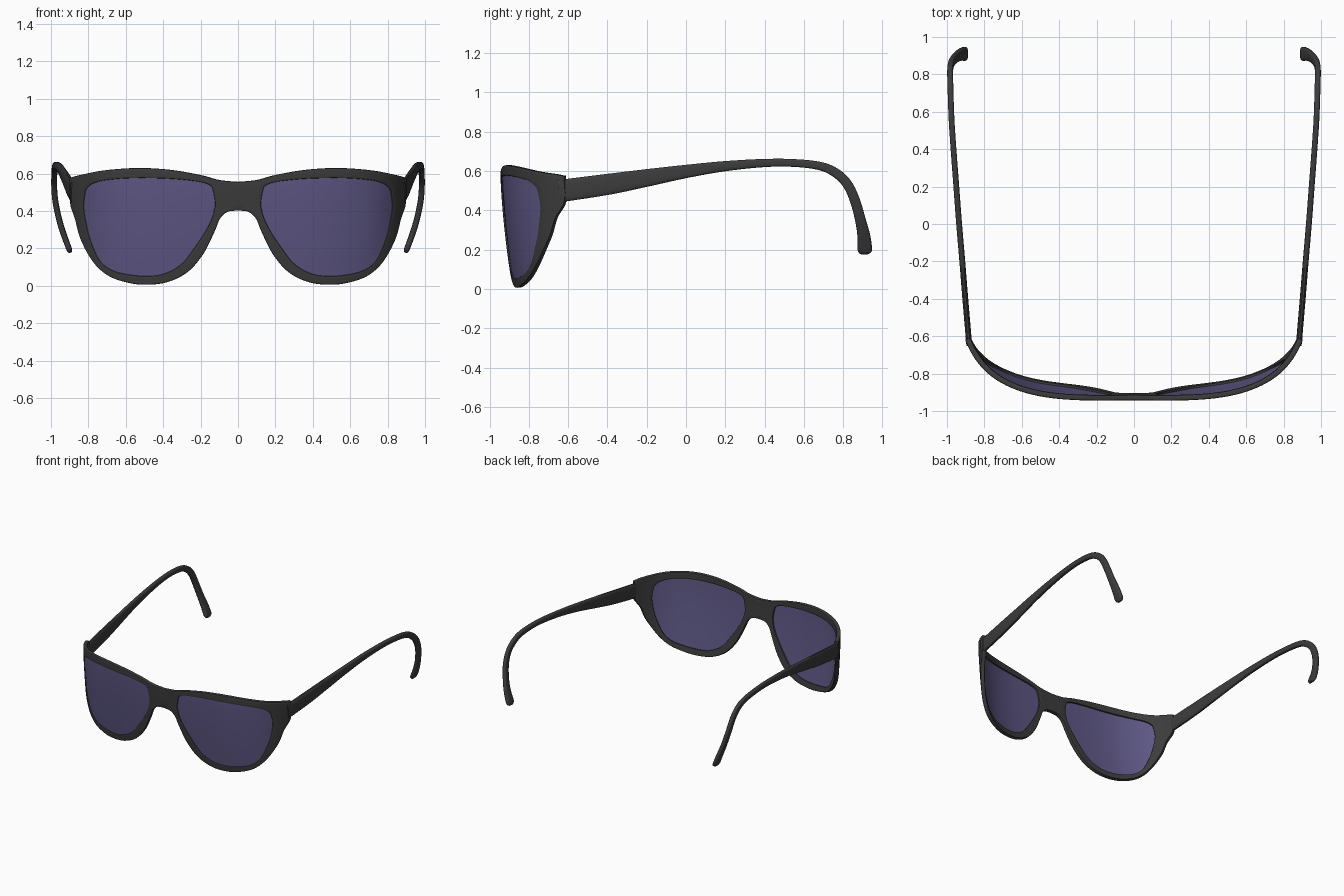
import bpy, bmesh, math
from mathutils import Vector

if "Cube" in bpy.data.objects:
    bpy.data.objects.remove(bpy.data.objects["Cube"])

# (outer x, z, lens-opening x, z) pairs round the right half, clockwise from top centre
RIM = [(0, .555, .135, .515), (.1, .565, .155, .54), (.2, .592, .22, .558),
       (.36, .62, .36, .572), (.54, .63, .54, .576), (.72, .617, .68, .568),
       (.85, .592, .77, .55), (.897, .578, .81, .52), (.903, .56, .82, .49),
       (.9, .44, .826, .42), (.875, .36, .815, .34), (.845, .25, .793, .25),
       (.78, .13, .745, .14), (.7, .055, .68, .085), (.6, .018, .59, .06),
       (.5, .005, .48, .051), (.38, .018, .385, .067), (.27, .072, .3, .118),
       (.185, .17, .235, .2), (.125, .29, .175, .29), (.095, .36, .14, .36),
       (.055, .395, .127, .41), (0, .402, .122, .44)]

# temple stations: x, y, z, height
TEMPLE = [(.881, -.645, .498, .115), (.902, -.4, .532, .108), (.918, -.2, .565, .09),
          (.935, 0, .598, .068), (.95, .2, .625, .052), (.965, .4, .641, .042),
          (.975, .55, .641, .04), (.98, .68, .626, .043), (.982, .76, .592, .048),
          (.983, .82, .535, .05), (.976, .86, .45, .052), (.955, .888, .35, .055),
          (.93, .905, .27, .066), (.906, .91, .205, .076)]


def spline(pts, steps, closed):
    """Catmull-Rom through tuples of any size."""
    n, out = len(pts), []
    get = lambda i: Vector(pts[i % n] if closed else pts[max(0, min(n - 1, i))])
    for i in range(n if closed else n - 1):
        a, b, c, d = (get(i + k) for k in (-1, 0, 1, 2))
        for s in range(steps):
            t = s / steps
            out.append(.5 * (2 * b + (c - a) * t + (2 * a - 5 * b + 4 * c - d) * t * t
                             + (3 * b - a - 3 * c + d) * t ** 3))
    if not closed:
        out.append(get(n - 1))
    return out


def wrap(x, z):
    """Put a front-view point on the wraparound, slightly tilted front surface."""
    tilt = .06 * (max(0, .6 - z) / .6) ** 1.5
    return Vector((x, -.945 + .37 * x ** 4 + .4 * x ** 16 + tilt, z))


def material(name, col):
    m = bpy.data.materials.new(name)
    m.diffuse_color = (*col, 1)
    m.use_nodes = True
    m.node_tree.nodes["Principled BSDF"].inputs["Base Color"].default_value = m.diffuse_color
    return m


def finish(name, bm, mat, thickness=0, bevel=0):
    """Mirror, thicken, round the edges and shade."""
    me = bpy.data.meshes.new(name)
    bm.to_mesh(me)
    bm.free()
    ob = bpy.data.objects.new(name, me)
    bpy.context.collection.objects.link(ob)
    me.materials.append(mat)
    ob.modifiers.new("mirror", 'MIRROR').merge_threshold = .0005
    if thickness:
        so = ob.modifiers.new("thick", 'SOLIDIFY')
        so.thickness, so.offset = thickness, -1
    if bevel:
        be = ob.modifiers.new("round", 'BEVEL')
        be.width, be.segments = bevel, 2
        be.limit_method, be.angle_limit = 'ANGLE', math.radians(50)
    bpy.ops.object.select_all(action='DESELECT')
    ob.select_set(True)
    bpy.context.view_layer.objects.active = ob
    bpy.ops.object.convert(target='MESH')
    bpy.ops.object.shade_smooth_by_angle(angle=math.radians(40))
    return ob


def shell(outer, inner, rings, push=0):
    """Quad strip between two closed front-view loops, wrapped to the front."""
    bm = bmesh.new()
    rows = []
    for r in range(rings + 1):
        row = [a.lerp(b, r / rings) for a, b in zip(outer, inner)]
        rows.append([bm.verts.new(wrap(p.x, p.y) + Vector((0, push, 0))) for p in row])
    n = len(outer)
    for a, b in zip(rows, rows[1:]):
        for i in range(n):
            j = (i + 1) % n
            bm.faces.new((a[i], b[i], b[j], a[j]))
    bmesh.ops.remove_doubles(bm, verts=bm.verts, dist=.00005)
    return bm


dark = material("dark_plastic", (.045, .045, .045))
tint = material("tinted_lens", (.11, .095, .23))

# Front frame: half ring round one lens, joined at the bridge by mirroring
S = 5
inner = spline([p[2:] for p in RIM], S, True)
outer = spline([p[:2] for p in RIM], S, False)
outer += [outer[-1].lerp(outer[0], k / S) for k in range(1, S)]
for p in outer:
    p.x = max(p.x, 0)
finish("front_frame", shell(outer, inner, 4), dark, .03, .006)

# Lenses: filled opening, edge tucked into the frame
mid = Vector((.48, .33))
edge = [mid + (p - mid) * 1.012 for p in inner]
finish("lenses", shell(edge, [mid] * len(edge), 10, .006), tint, .012)

# Temples: rounded-box section lofted along the ear-hook path
path = spline(TEMPLE, 5, False)
pos = [Vector(p[:3]) for p in path]
bm = bmesh.new()
rings = []


def section(c, tangent, w, h):
    side = Vector((1, 0, 0))
    side = (side - tangent * side.dot(tangent)).normalized()
    up = tangent.cross(side)
    ring = []
    for k in range(16):
        a = math.tau * (k + .5) / 16
        co, si = math.cos(a), math.sin(a)
        u = math.copysign(abs(co) ** .6, co) * w / 2
        v = math.copysign(abs(si) ** .6, si) * h / 2
        ring.append(bm.verts.new(c + side * u + up * v))
    rings.append(ring)


for i, p in enumerate(path):
    t = (pos[min(i + 1, len(pos) - 1)] - pos[max(i - 1, 0)]).normalized()
    section(pos[i], t, .031, p[3])
for d, s in ((.012, .93), (.022, .78), (.029, .5)):   # rounded tip
    section(pos[-1] + t * d, t, .031 * s, path[-1][3] * s)
for a, b in zip(rings, rings[1:]):
    for k in range(16):
        bm.faces.new((a[k], a[(k + 1) % 16], b[(k + 1) % 16], b[k]))
bm.faces.new(rings[0])
bm.faces.new(rings[-1])
bmesh.ops.recalc_face_normals(bm, faces=bm.faces)
finish("temples", bm, dark)
